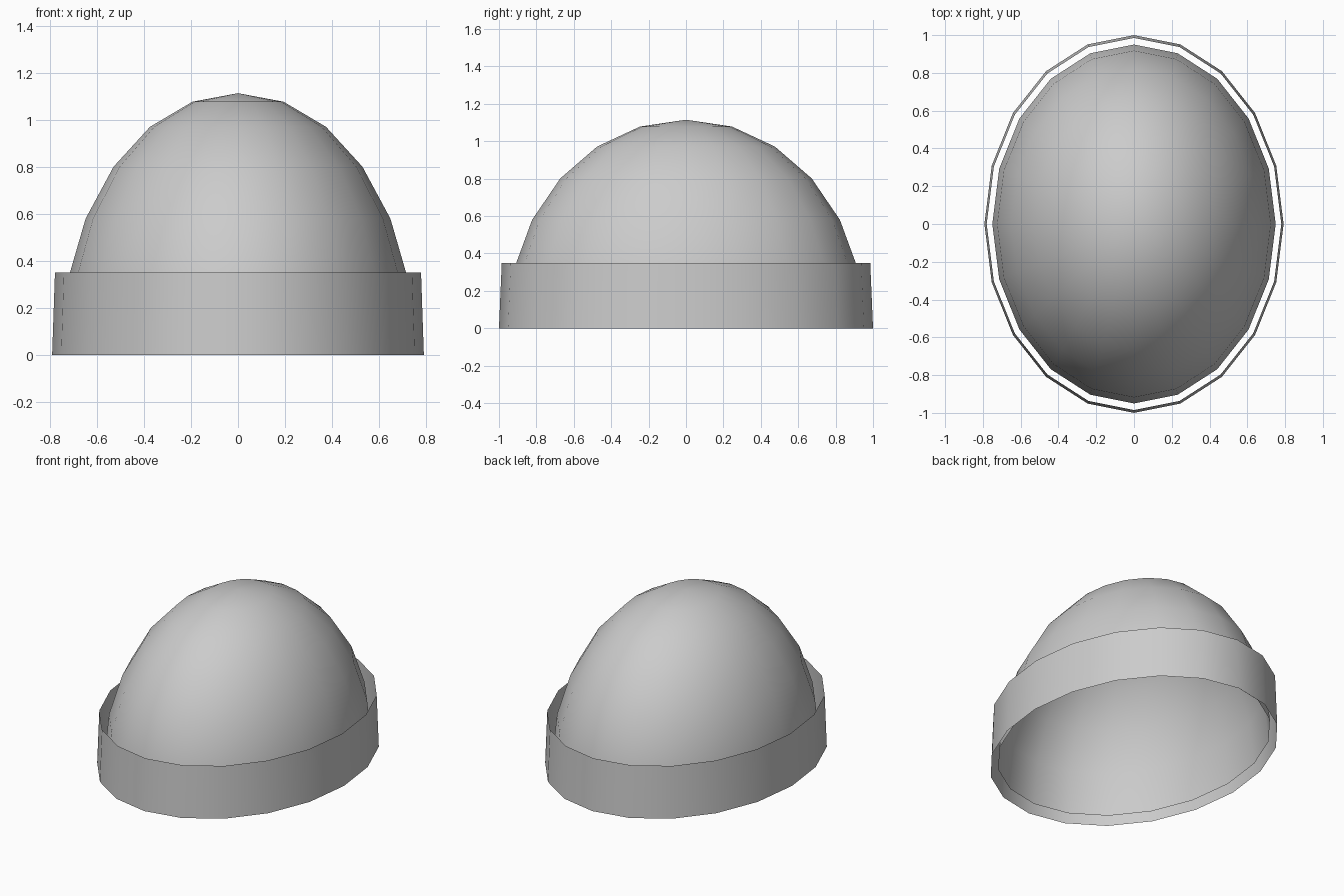
import bpy
import bmesh
import math

if "Cube" in bpy.data.objects:
    bpy.data.objects.remove(bpy.data.objects["Cube"])

SIDES = 20

grey = bpy.data.materials.new("light grey")
grey.diffuse_color = (0.6, 0.6, 0.6, 1)
grey.use_nodes = True
grey.node_tree.nodes["Principled BSDF"].inputs["Base Color"].default_value = grey.diffuse_color


def oval_shell(name, rings, apex=None):
    """Open smooth shell through oval rings (x radius, y radius, z), optionally closed by an apex."""
    bm = bmesh.new()
    loops = []
    for rx, ry, z in rings:
        loops.append([bm.verts.new((rx * math.cos(a), ry * math.sin(a), z))
                      for a in (2 * math.pi * i / SIDES for i in range(SIDES))])
    for low, high in zip(loops, loops[1:]):
        for i in range(SIDES):
            j = (i + 1) % SIDES
            bm.faces.new((low[i], low[j], high[j], high[i]))
    if apex is not None:
        tip = bm.verts.new((0, 0, apex))
        for i in range(SIDES):
            bm.faces.new((loops[-1][i], loops[-1][(i + 1) % SIDES], tip))
    for face in bm.faces:
        face.smooth = True
    mesh = bpy.data.meshes.new(name)
    bm.to_mesh(mesh)
    bm.free()
    mesh.materials.append(grey)
    obj = bpy.data.objects.new(name, mesh)
    bpy.context.collection.objects.link(obj)
    return obj


# Hat crown: half an ellipsoid, open underneath
BASE, HEIGHT = 0.045, 1.07
angles = [math.radians(15 * k) for k in range(6)]
oval_shell("hat_crown",
           [(0.75 * math.cos(a), 0.95 * math.cos(a), BASE + HEIGHT * math.sin(a)) for a in angles],
           apex=BASE + HEIGHT)

# Folded brim: thin, slightly tapered band standing clear of the crown
oval_shell("hat_brim", [(0.792, 1.0, 0), (0.78, 0.985, 0.35)])
